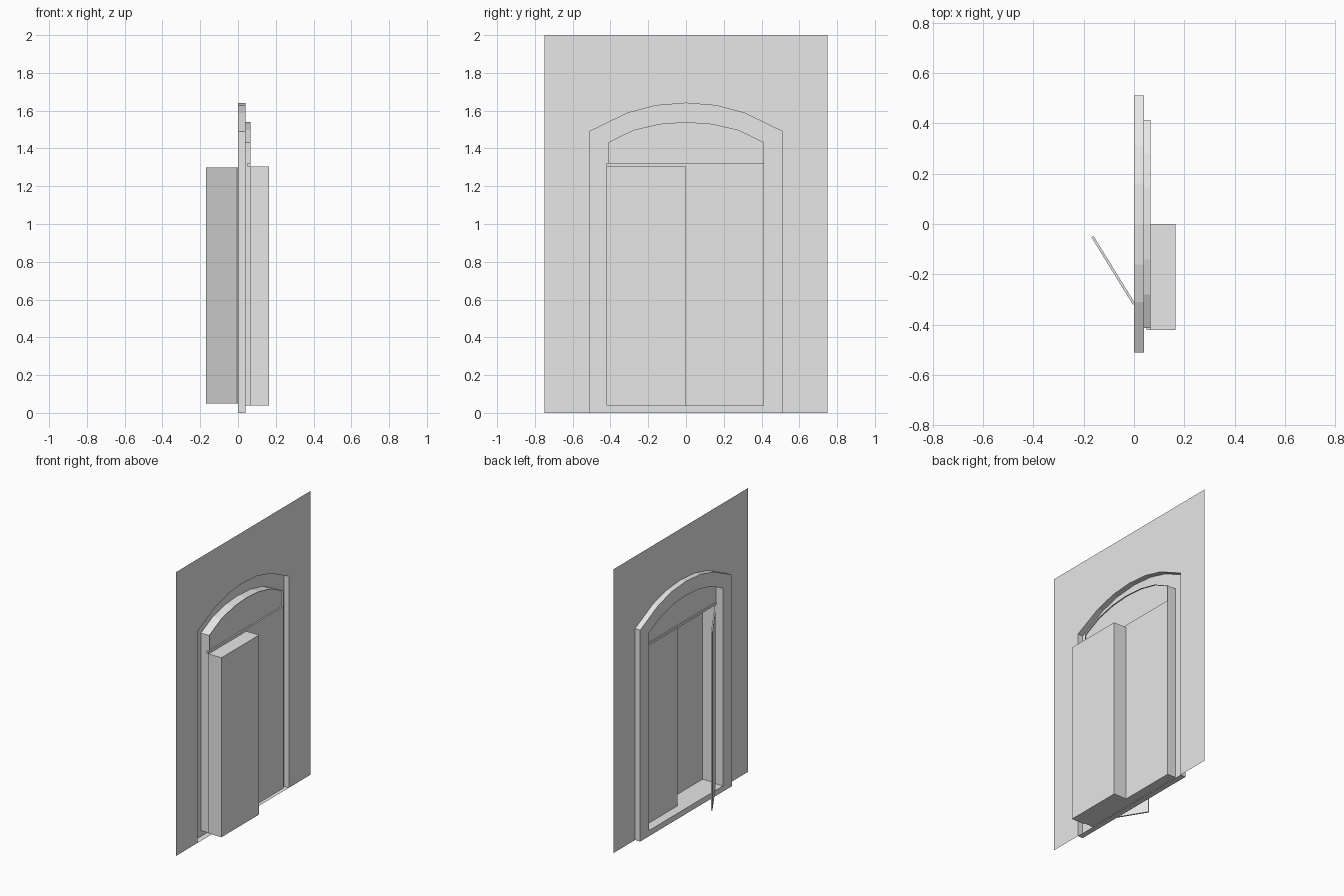
import bpy, bmesh
from mathutils import Vector

if "Cube" in bpy.data.objects:
    bpy.data.objects.remove(bpy.data.objects["Cube"], do_unlink=True)

grey = bpy.data.materials.new("plain_grey")
grey.use_nodes = True
grey.diffuse_color = (0.8, 0.8, 0.8, 1)
grey.node_tree.nodes["Principled BSDF"].inputs["Base Color"].default_value = (0.8, 0.8, 0.8, 1)

# Depths of the layers along x
WALL, RING, CAP, PANE, BOX = 0.04, 0.0, 0.065, 0.055, 0.165
SILL, HEAD = 0.04, 1.305
HALF = 0.412


def make(name, faces):
    """Object from a list of polygons, each a list of 3D points."""
    bm = bmesh.new()
    for pts in faces:
        bm.faces.new([bm.verts.new(p) for p in pts])
    bmesh.ops.remove_doubles(bm, verts=bm.verts, dist=0.0001)
    mesh = bpy.data.meshes.new(name)
    bm.to_mesh(mesh)
    bm.free()
    mesh.materials.append(grey)
    obj = bpy.data.objects.new(name, mesh)
    bpy.context.collection.objects.link(obj)
    return obj


def at(x, profile):
    return [Vector((x, y, z)) for y, z in profile]


def bridge(a, b):
    """Quads joining two closed loops of equal length."""
    n = len(a)
    return [[a[i], a[(i + 1) % n], b[(i + 1) % n], b[i]] for i in range(n)]


def arch(half_points, bottom):
    """Closed doorway outline, from bottom +y over the crown to bottom -y."""
    left = [(-y, z) for y, z in reversed(half_points[:-1])]
    w = half_points[0][0]
    return [(w, bottom)] + half_points + left + [(-w, bottom)]


def rect(y0, y1, z0, z1):
    return [(y0, z0), (y1, z0), (y1, z1), (y0, z1)]


def block(name, x0, x1, outline, open_back=False):
    a, b = at(x0, outline), at(x1, outline)
    return make(name, bridge(a, b) + [b] + ([] if open_back else [a[::-1]]))


outer = arch([(0.51, 1.49), (0.31, 1.587), (0.16, 1.627), (0, 1.64)], 0)
inner = arch([(HALF, 1.432), (0.28, 1.497), (0.14, 1.53), (0, 1.54)], SILL)

# Thin wall sheet with the arched opening
make("wall", [at(WALL, [(-0.75, 0), (-0.75, 2), (0.75, 2), (0.75, 0)] + outer)])

# Arched surround: outer reveal, flat ring and inner reveal
make("door_surround",
     bridge(at(WALL, outer), at(RING, outer))
     + bridge(at(RING, outer), at(RING, inner))
     + bridge(at(RING, inner), at(CAP, inner)))

# Pane filling the arch above the doors
make("arch_pane", [at(PANE, [(HALF, HEAD)] + inner[1:-1] + [(-HALF, HEAD)])])

# Crossbar under the pane
block("crossbar", 0.05, CAP, rect(-0.42, HALF, HEAD, 1.322))

# Flat door leaf and the hollow projecting leaf beside it
make("flat_door", [at(CAP, rect(0, HALF, SILL, HEAD))])
block("projecting_door", CAP, BOX, rect(-0.42, 0, SILL, HEAD), open_back=True)

# Slim panel swung open at the back
start, end = Vector((0, -0.318, 0)), Vector((-0.165, -0.05, 0))
side = (end - start).cross(Vector((0, 0, 1))).normalized() * 0.005
base = [start + side, end + side, end - side, start - side]
low = [p + Vector((0, 0, 0.05)) for p in base]
high = [p + Vector((0, 0, 1.3)) for p in base]
make("open_panel", bridge(low, high) + [high, low[::-1]])
